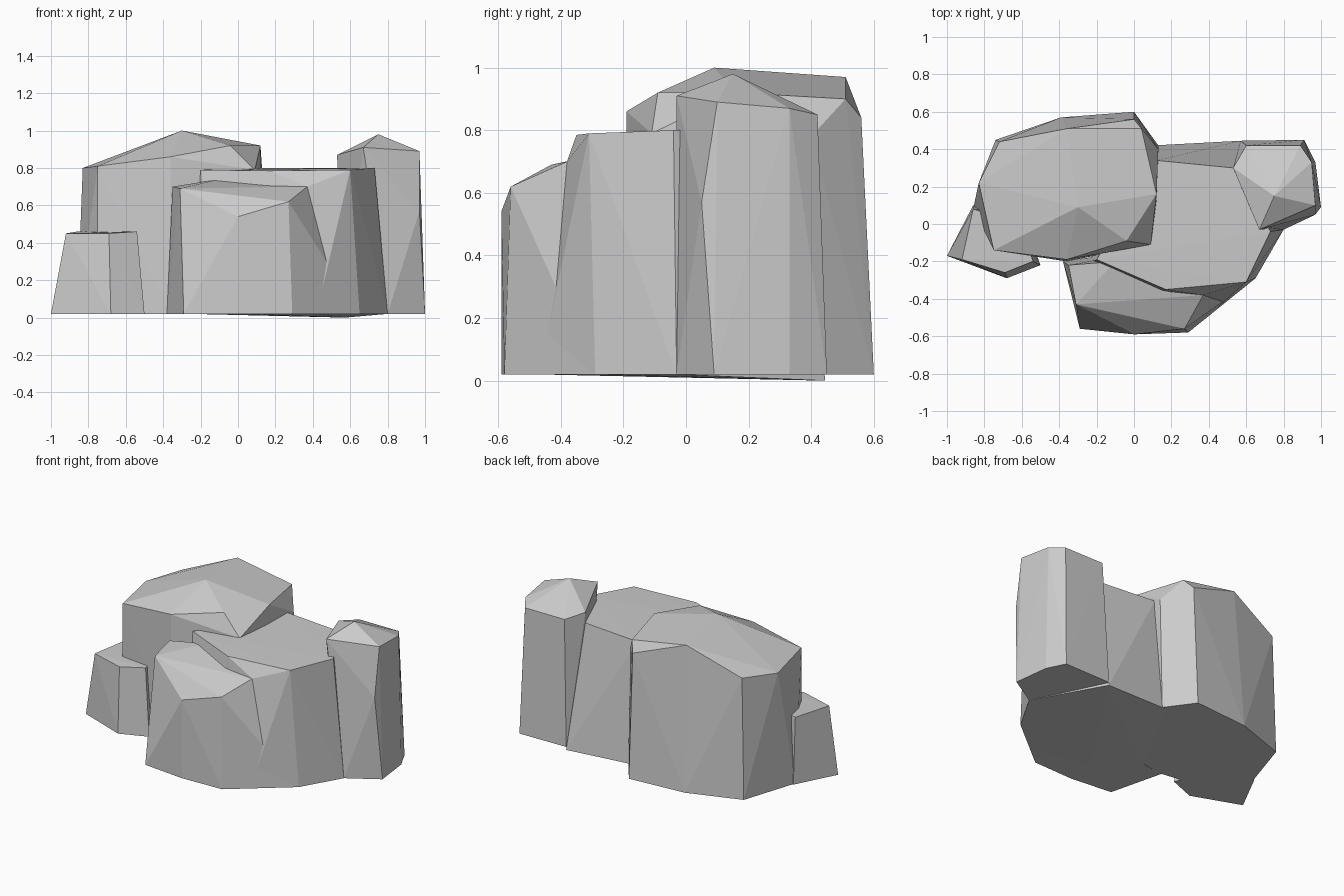
import bpy
import bmesh

GROUND = 0.02


def rock(name, base, top):
    """Faceted boulder: convex hull of a ground outline and the upper corners."""
    bm = bmesh.new()
    for p in base:
        bm.verts.new((p[0], p[1], p[2] if len(p) > 2 else GROUND))
    for p in top:
        bm.verts.new(p)
    res = bmesh.ops.convex_hull(bm, input=bm.verts[:])
    loose = [v for v in bm.verts if not v.link_faces]
    bmesh.ops.delete(bm, geom=loose, context='VERTS')
    bmesh.ops.recalc_face_normals(bm, faces=bm.faces[:])
    mesh = bpy.data.meshes.new(name)
    bm.to_mesh(mesh)
    bm.free()
    obj = bpy.data.objects.new(name, mesh)
    bpy.context.collection.objects.link(obj)
    return obj


# Tall boulder at the back left
rock("tall_boulder",
     [(-0.86, 0.08), (-0.74, 0.45), (-0.39, 0.57), (0.0, 0.60), (0.13, 0.42),
      (0.12, -0.10), (-0.36, -0.20), (-0.75, -0.14)],
     [(-0.30, 0.09, 1.0), (-0.36, 0.51, 0.97), (0.04, 0.51, 0.90), (0.0, 0.56, 0.84),
      (0.12, 0.16, 0.92), (0.13, 0.40, 0.78), (-0.04, -0.09, 0.92), (0.09, -0.11, 0.79),
      (-0.36, -0.19, 0.86), (-0.75, -0.14, 0.81), (-0.83, 0.22, 0.80),
      (-0.72, 0.44, 0.82)])

# Flat plateau in the middle
rock("plateau_rock",
     [(0.10, 0.42), (0.57, 0.445, 0.0), (0.80, -0.03), (0.65, -0.29),
      (0.42, -0.47), (0.0, -0.40), (-0.25, -0.22)],
     [(0.12, 0.34, 0.80), (0.53, 0.30, 0.80), (0.73, -0.04, 0.80), (0.60, -0.31, 0.79),
      (0.17, -0.35, 0.785), (-0.20, -0.19, 0.79), (0.37, -0.38, 0.70)])

# Low ledge at the front
rock("front_ledge",
     [(-0.38, -0.20), (-0.29, -0.56), (0.0, -0.59), (0.29, -0.58),
      (0.65, -0.29), (0.30, -0.10)],
     [(-0.35, -0.22, 0.70), (-0.31, -0.43, 0.69), (0.0, -0.59, 0.54), (0.27, -0.56, 0.62),
      (0.37, -0.38, 0.70), (-0.10, -0.20, 0.74)])

# Pillar at the back right
rock("right_pillar",
     [(0.80, -0.03), (1.0, 0.09), (0.97, 0.33), (0.91, 0.45), (0.57, 0.445), (0.55, 0.25)],
     [(0.75, 0.15, 0.98), (0.67, -0.03, 0.91), (0.97, 0.05, 0.57), (0.97, 0.10, 0.89),
      (0.95, 0.33, 0.87), (0.89, 0.42, 0.85), (0.60, 0.42, 0.85), (0.53, 0.30, 0.87)])

# Small stone at the left
rock("left_stone",
     [(-1.0, -0.17), (-0.68, -0.29), (-0.50, -0.22), (-0.60, 0.05), (-0.86, 0.10)],
     [(-0.92, -0.19, 0.45), (-0.69, -0.26, 0.45), (-0.54, -0.20, 0.46),
      (-0.60, 0.0, 0.46), (-0.86, 0.08, 0.46)])
